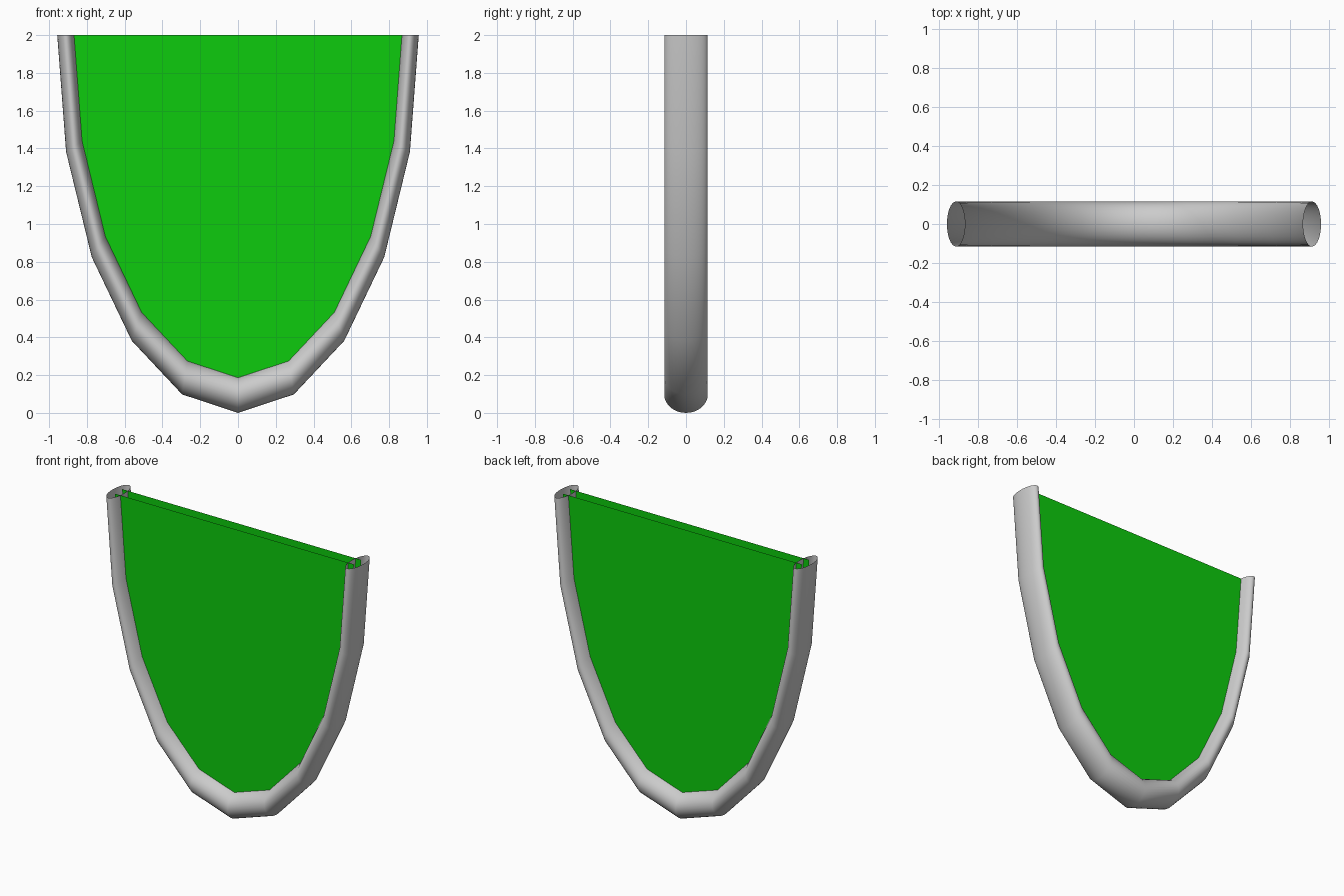
import bpy, bmesh
from math import sin, cos, pi

if "Cube" in bpy.data.objects:
    bpy.data.objects.remove(bpy.data.objects["Cube"])

R, r = 0.911, 0.046      # half-ring radius and tube half-width across x
HALF_Y = 0.115           # tube half-depth
ZS = 2.0 / (R + r)       # vertical stretch of the half ring
SEGS, SIDES = 10, 32     # bends along the rim, sides around the tube
PANEL_Y = 0.04


def arc(radius, i):
    """Point on the hanging half ellipse, from +x over the bottom to -x."""
    a = pi * i / SEGS
    return radius * cos(a), 2.0 - radius * ZS * sin(a)


def finish(bm, name):
    me = bpy.data.meshes.new(name)
    bm.to_mesh(me)
    bm.free()
    ob = bpy.data.objects.new(name, me)
    bpy.context.collection.objects.link(ob)
    return ob


# Rim: open-ended hollow tube swept along the half ellipse
bm = bmesh.new()
rings = []
for i in range(SEGS + 1):
    ring = []
    for j in range(SIDES):
        t = 2 * pi * j / SIDES
        x, z = arc(R + r * cos(t), i)
        ring.append(bm.verts.new((x, HALF_Y * sin(t), z)))
    rings.append(ring)
for a, b in zip(rings, rings[1:]):
    for j in range(SIDES):
        k = (j + 1) % SIDES
        bm.faces.new((a[j], a[k], b[k], b[j])).smooth = True
bmesh.ops.recalc_face_normals(bm, faces=bm.faces)
finish(bm, "rim_tube")

# Front and back panels: thin green sheets reaching into the tube
green = bpy.data.materials.new("green")
green.diffuse_color = (0.004, 0.6, 0.004, 1)
green.use_nodes = True
green.node_tree.nodes["Principled BSDF"].inputs["Base Color"].default_value = green.diffuse_color
for name, side in (("front_panel", -1), ("back_panel", 1)):
    bm = bmesh.new()
    verts = []
    for i in range(SEGS + 1):
        x, z = arc(R, i)
        verts.append(bm.verts.new((x, side * PANEL_Y, z)))
    face = bm.faces.new(verts)
    face.normal_update()
    if face.normal.y * side < 0:
        face.normal_flip()
    finish(bm, name).data.materials.append(green)
